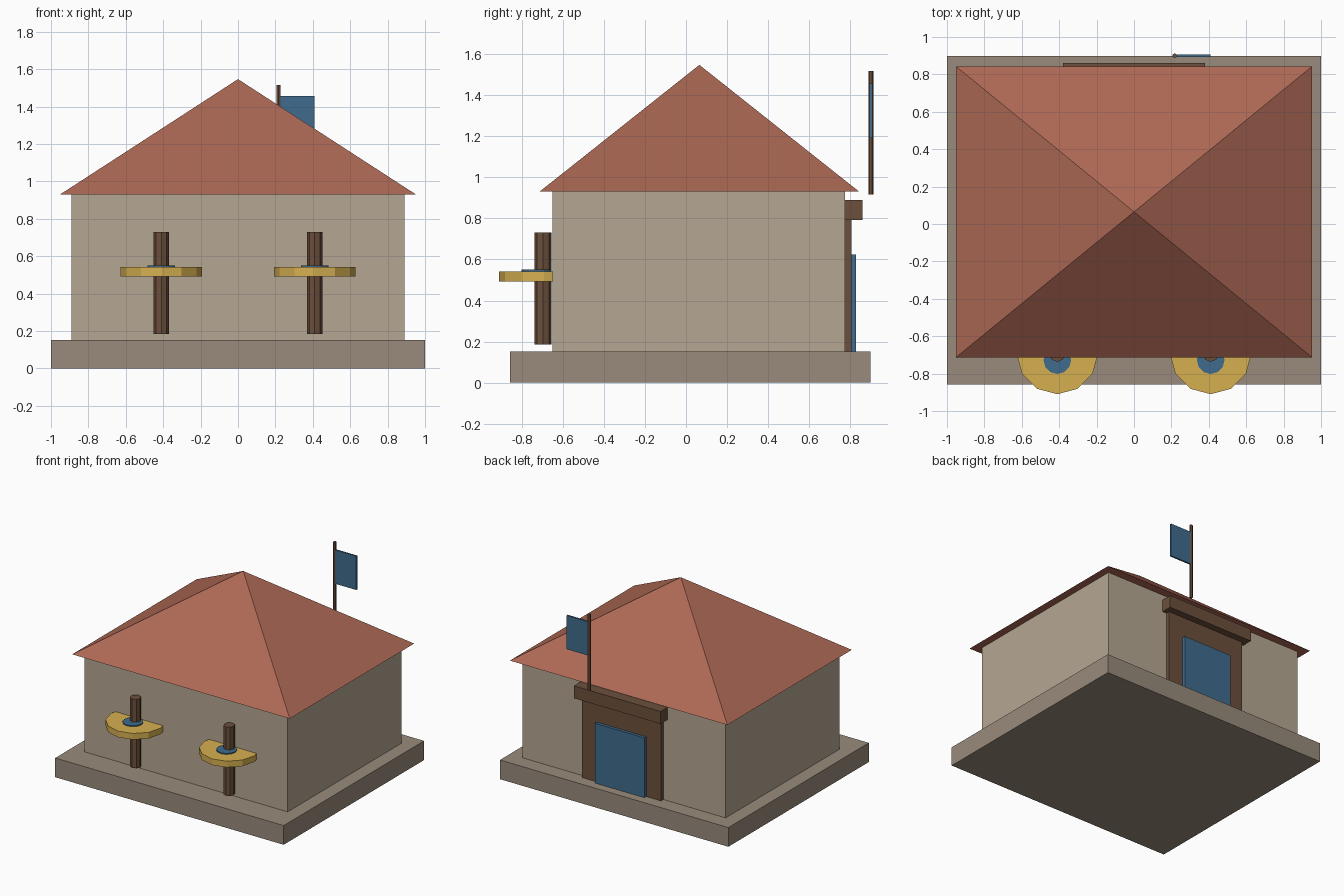
import bpy, bmesh, math
from mathutils import Matrix, Vector

if "Cube" in bpy.data.objects:
    bpy.data.objects.remove(bpy.data.objects["Cube"])


def material(name, rgb):
    m = bpy.data.materials.new(name)
    m.diffuse_color = (*rgb, 1)
    m.use_nodes = True
    m.node_tree.nodes["Principled BSDF"].inputs["Base Color"].default_value = m.diffuse_color
    return m


STONE = material("stone", (0.32, 0.26, 0.20))
PLASTER = material("plaster", (0.46, 0.39, 0.29))
TILE = material("tile", (0.42, 0.14, 0.09))
WOOD = material("wood", (0.15, 0.08, 0.045))
BLUE = material("blue", (0.05, 0.15, 0.27))
GOLD = material("gold", (0.67, 0.43, 0.08))


def finish(name, bm, mat):
    me = bpy.data.meshes.new(name)
    bm.to_mesh(me)
    bm.free()
    me.materials.append(mat)
    ob = bpy.data.objects.new(name, me)
    bpy.context.collection.objects.link(ob)
    return ob


def box(name, lo, hi, mat):
    lo, hi = Vector(lo), Vector(hi)
    bm = bmesh.new()
    bmesh.ops.create_cube(bm, size=1, matrix=Matrix.Translation((lo + hi) / 2)
                          @ Matrix.Diagonal((*(hi - lo), 1)))
    return finish(name, bm, mat)


def cylinder(name, x, y, z0, z1, r, sides, mat):
    bm = bmesh.new()
    bmesh.ops.create_cone(bm, cap_ends=True, segments=sides, radius1=r, radius2=r,
                          depth=z1 - z0, matrix=Matrix.Translation((x, y, (z0 + z1) / 2)))
    return finish(name, bm, mat)


# Plinth and walls
box("plinth", (-1, -0.857, 0), (1, 0.898, 0.152), STONE)
box("walls", (-0.89, -0.65, 0.152), (0.89, 0.775, 0.932), PLASTER)

# Four-sided pyramid roof with overhanging eaves
bm = bmesh.new()
eaves = [bm.verts.new((x, y, 0.93)) for x, y in
         ((-0.952, -0.713), (0.952, -0.713), (0.952, 0.843), (-0.952, 0.843))]
apex = bm.verts.new((0, 0.065, 1.547))
for i in range(4):
    bm.faces.new((eaves[i], eaves[(i + 1) % 4], apex))
bm.faces.new(eaves[::-1])
finish("roof", bm, TILE)

# Doorway on the back wall
box("door_frame", (-0.345, 0.765, 0.152), (0.345, 0.805, 0.80), WOOD)
box("door", (-0.216, 0.79, 0.152), (0.216, 0.828, 0.625), BLUE)
box("door_lintel", (-0.38, 0.765, 0.792), (0.38, 0.86, 0.89), WOOD)

# Flag above the doorway
cylinder("flag_pole", 0.217, 0.9, 0.915, 1.517, 0.0125, 6, WOOD)
box("flag", (0.222, 0.893, 1.19), (0.41, 0.907, 1.457), BLUE)

# Pair of posts with round trays on the front wall
for side, x in (("left", -0.41), ("right", 0.41)):
    cylinder(side + "_post", x, -0.696, 0.185, 0.73, 0.041, 8, WOOD)
    cylinder(side + "_tray", x, -0.692, 0.493, 0.542, 0.218, 12, GOLD)
    cylinder(side + "_tray_hub", x, -0.728, 0.505, 0.55, 0.074, 12, BLUE)
